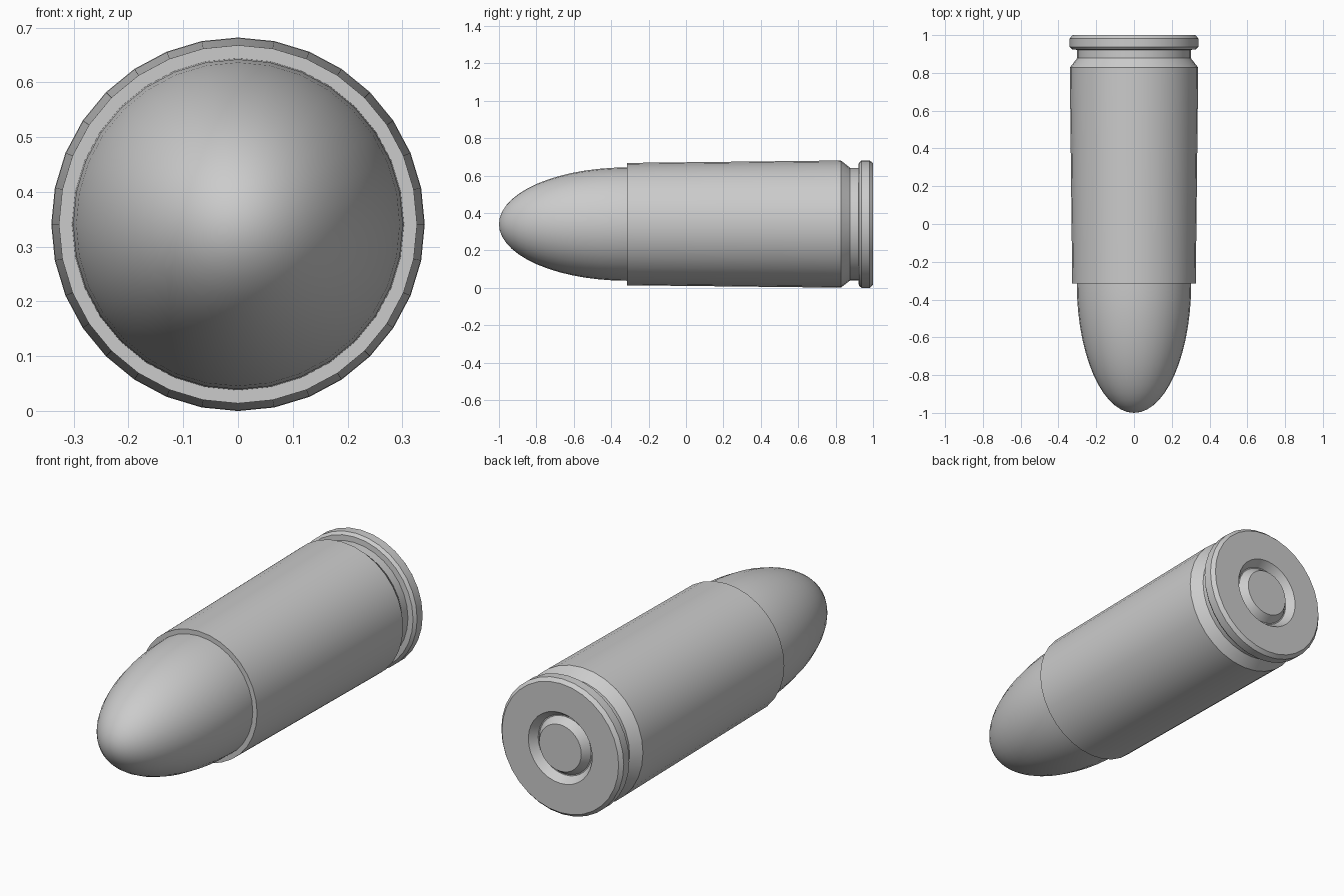
import bpy, bmesh, math

if "Cube" in bpy.data.objects:
    bpy.data.objects.remove(bpy.data.objects["Cube"])

SIDES = 32
CENTRE_Z = 0.341


def lathe(name, profile, angle=25):
    """Revolve (radius, y) points around the horizontal y axis."""
    bm = bmesh.new()
    rings = []
    for r, y in profile:
        if r == 0:
            rings.append([bm.verts.new((0, y, 0))] * SIDES)
        else:
            rings.append([bm.verts.new((r * math.cos(2 * math.pi * i / SIDES), y,
                                        r * math.sin(2 * math.pi * i / SIDES)))
                          for i in range(SIDES)])
    for a, b in zip(rings, rings[1:]):
        for i in range(SIDES):
            j = (i + 1) % SIDES
            # poles collapse to triangles
            bm.faces.new(list(dict.fromkeys((a[i], a[j], b[j], b[i]))))
    # profiles run from the nose end to the rear, so orient outward
    bmesh.ops.recalc_face_normals(bm, faces=bm.faces)
    mesh = bpy.data.meshes.new(name)
    bm.to_mesh(mesh)
    bm.free()
    ob = bpy.data.objects.new(name, mesh)
    ob.location.z = CENTRE_Z
    bpy.context.collection.objects.link(ob)
    bpy.ops.object.select_all(action='DESELECT')
    ob.select_set(True)
    bpy.context.view_layer.objects.active = ob
    bpy.ops.object.shade_smooth_by_angle(angle=math.radians(angle))
    return ob


# Rounded nose: half ellipse meeting the case mouth
STEPS = 14
nose = []
for k in range(STEPS + 1):
    t = math.pi / 2 * k / STEPS
    nose.append((0 if k == 0 else 0.303 * math.sin(t), -0.315 - 0.685 * math.cos(t)))
lathe("nose", nose + [(0.303, -0.29)], 40)

# Case: mouth lip, tapered body, extractor groove, bevelled rim, primer pocket
lathe("case", [
    (0.302, -0.29), (0.302, -0.315), (0.327, -0.315),
    (0.340, 0.828), (0.301, 0.878), (0.301, 0.922),
    (0.328, 0.924), (0.341, 0.938), (0.341, 0.982), (0.325, 1.0),
    (0.178, 1.0), (0.150, 0.962), (0.140, 0.962)])

# Primer: bevelled disc flush with the base
lathe("primer", [(0.146, 0.960), (0.117, 1.0), (0, 1.0)])
